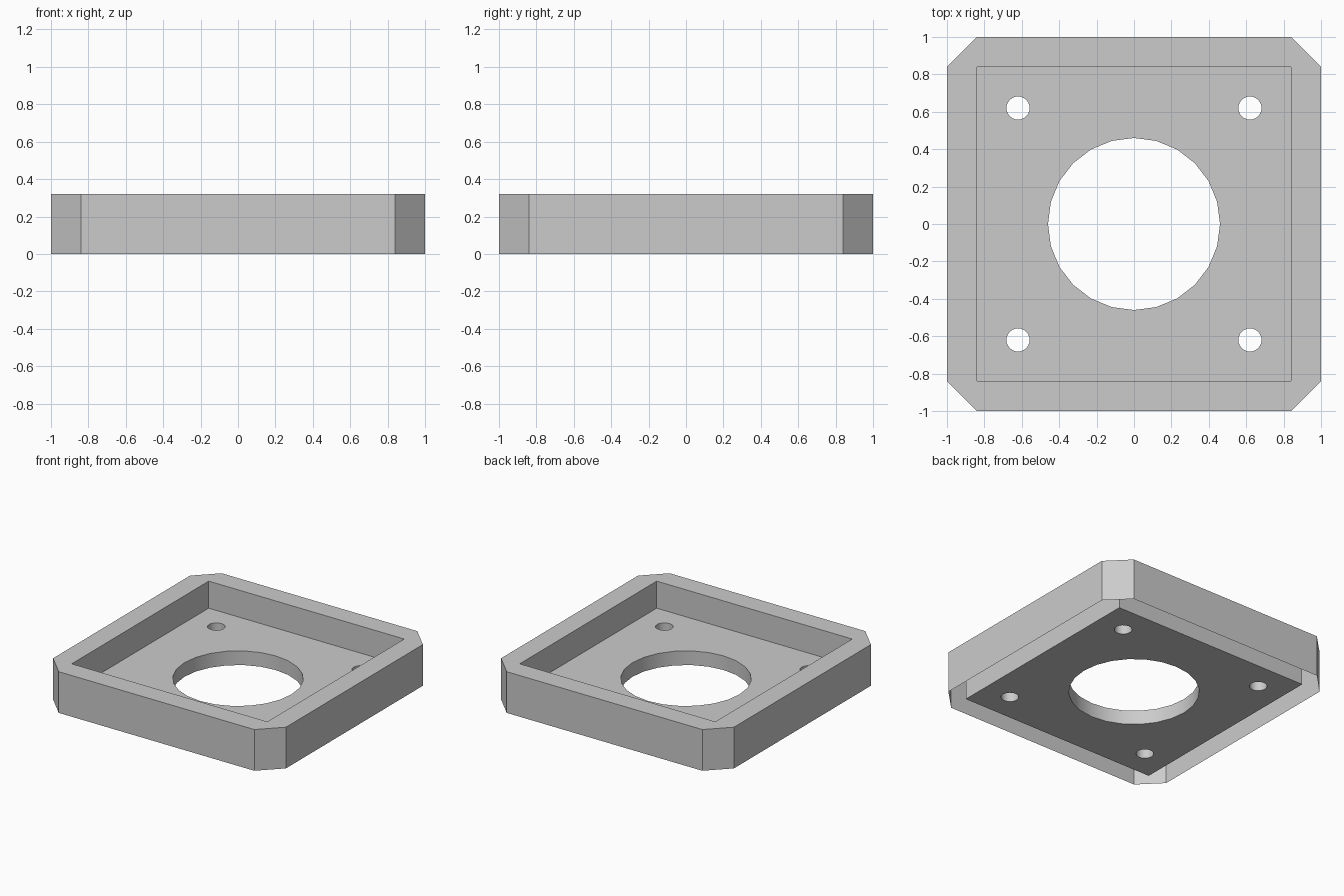
import bpy
import bmesh
import math

default = bpy.data.objects.get("Cube")
if default:
    bpy.data.objects.remove(default, do_unlink=True)

HEIGHT, FLOOR, INNER, HOLE, BOLT = 0.32, 0.11, 0.84, 0.46, 0.62

grey = bpy.data.materials.new("plain_grey")
grey.use_nodes = True
grey.diffuse_color = (0.6, 0.6, 0.6, 1)
grey.node_tree.nodes["Principled BSDF"].inputs["Base Color"].default_value = (0.6, 0.6, 0.6, 1)


def circle(cx, cy, radius, sides=24):
    steps = [2 * math.pi * i / sides for i in range(sides)]
    return [(cx + radius * math.cos(a), cy + radius * math.sin(a)) for a in steps]


def ring(bm, points, z):
    """Closed loop of vertices at one height."""
    return [bm.verts.new((x, y, z)) for x, y in points]


def wall(bm, low, high):
    """Quads between two matching rings."""
    n = len(low)
    for i in range(n):
        j = (i + 1) % n
        bm.faces.new((low[i], low[j], high[j], high[i]))


def cap(bm, rings):
    """Flat face bounded by the first ring, pierced by the others."""
    edges = []
    for r in rings:
        for a, b in zip(r, r[1:] + r[:1]):
            edges.append(bm.edges.get((a, b)) or bm.edges.new((a, b)))
    bmesh.ops.triangle_fill(bm, use_beauty=True, edges=edges, normal=(0, 0, 1))


def finish(bm, name):
    bmesh.ops.recalc_face_normals(bm, faces=bm.faces[:])
    mesh = bpy.data.meshes.new(name)
    bm.to_mesh(mesh)
    bm.free()
    mesh.materials.append(grey)
    obj = bpy.data.objects.new(name, mesh)
    bpy.context.collection.objects.link(obj)
    bpy.ops.object.select_all(action="DESELECT")
    obj.select_set(True)
    bpy.context.view_layer.objects.active = obj
    bpy.ops.object.shade_smooth_by_angle(angle=math.radians(30))


square = [(INNER, INNER), (-INNER, INNER), (-INNER, -INNER), (INNER, -INNER)]
octagon = []
for sx, sy in ((1, 1), (-1, 1), (-1, -1), (1, -1)):
    corner = [(sx, sy * INNER), (sx * INNER, sy)]
    octagon += corner if sx * sy > 0 else corner[::-1]

# Raised rim: a hollow shell, open underneath
bm = bmesh.new()
outer_top = ring(bm, octagon, HEIGHT)
inner_top = ring(bm, square, HEIGHT)
wall(bm, ring(bm, octagon, 0), outer_top)
wall(bm, ring(bm, square, FLOOR), inner_top)
cap(bm, [outer_top, inner_top])
finish(bm, "raised_rim")

# Floor plate with the central opening and four bolt holes
bm = bmesh.new()
outlines = [square, circle(0, 0, HOLE)]
outlines += [circle(sx * BOLT, sy * BOLT, 0.062) for sx in (-1, 1) for sy in (-1, 1)]
lower = [ring(bm, o, 0) for o in outlines]
upper = [ring(bm, o, FLOOR) for o in outlines]
for low, high in zip(lower, upper):
    wall(bm, low, high)
cap(bm, lower)
cap(bm, upper)
finish(bm, "floor_plate")
